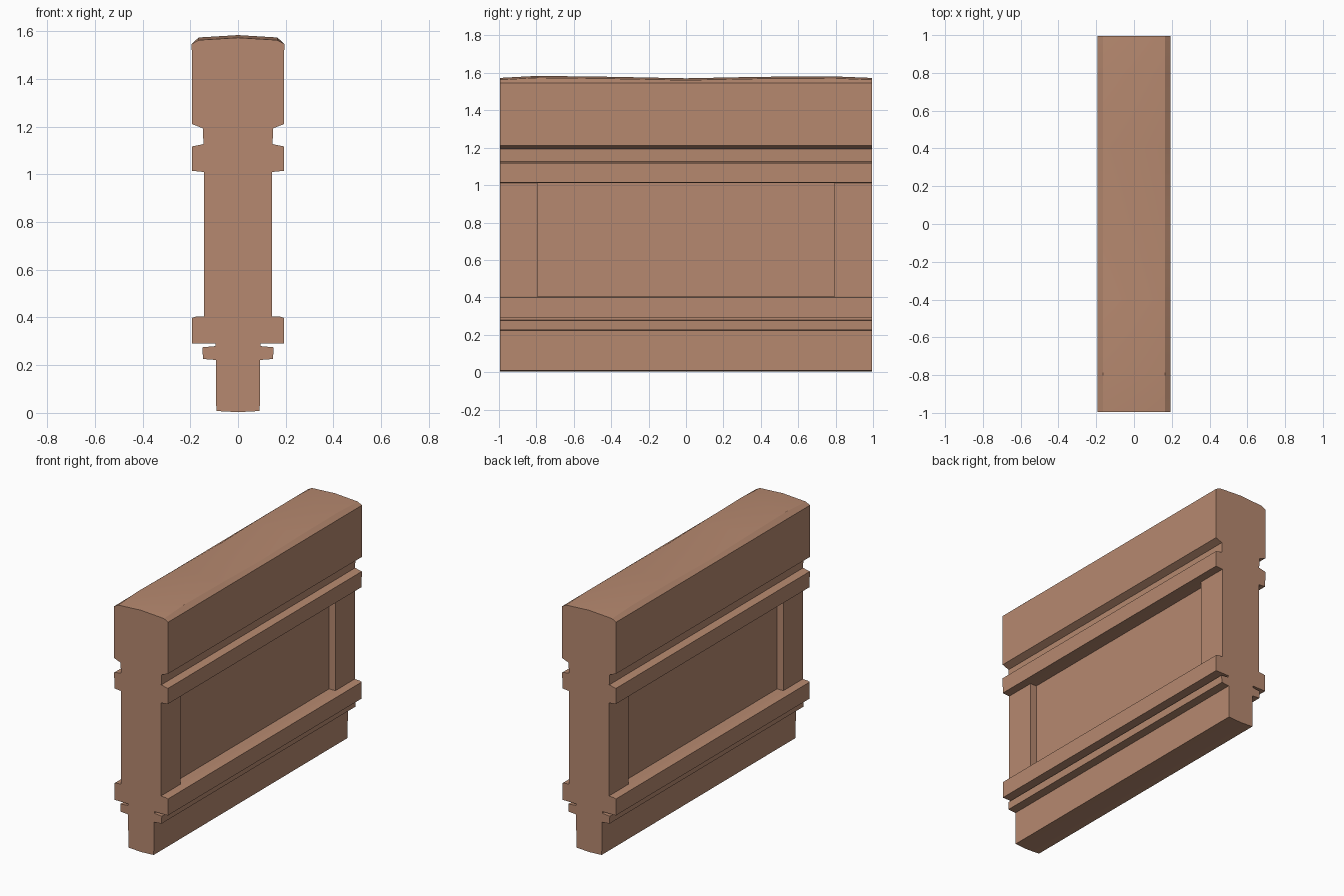
import bpy, bmesh, math

if "Cube" in bpy.data.objects:
    bpy.data.objects.remove(bpy.data.objects["Cube"])

# one clay-brown colour
mat = bpy.data.materials.new("clay brown")
mat.diffuse_color = (0.47, 0.25, 0.16, 1)
mat.use_nodes = True
mat.node_tree.nodes["Principled BSDF"].inputs["Base Color"].default_value = mat.diffuse_color

# right half of the cross-section (x, z), bottom to top
HALF = [(0.091, 0.008), (0.093, 0.222), (0.147, 0.226), (0.149, 0.275),
        (0.095, 0.28), (0.095, 0.291), (0.192, 0.291), (0.192, 0.398),
        (0.180, 0.403), (0.143, 0.405), (0.143, 1.01), (0.192, 1.015),
        (0.193, 1.117), (0.145, 1.127), (0.147, 1.193), (0.193, 1.211),
        (0.194, 1.547), (0.165, 1.563)]
PROFILE = [(0, 0.003)] + HALF + [(0, 1.573)] + [(-x, z) for x, z in reversed(HALF)]

# stations along the wall: y and gentle lift of the top
STATIONS = [(-0.995, 0.0), (-0.795, 0.011), (-0.4, 0.006), (0, -0.002),
            (0.4, 0.006), (0.795, 0.008), (0.995, 0.0)]


def build_wall():
    bm = bmesh.new()
    rings = []
    for y, lift in STATIONS:
        rings.append([bm.verts.new((x, y, z + (lift if abs(x) < 0.17 and z > 1.55 else 0)))
                      for x, z in PROFILE])
    n = len(PROFILE)
    panels = {1: [], -1: []}
    for s, (a, b) in enumerate(zip(rings, rings[1:])):
        for i in range(n):
            j = (i + 1) % n
            f = bm.faces.new((a[i], a[j], b[j], b[i]))
            zs = sorted((PROFILE[i][1], PROFILE[j][1]))
            if zs == [0.405, 1.01] and 0 < s < len(STATIONS) - 2:
                panels[1 if PROFILE[i][0] > 0 else -1].append(f)
    bm.faces.new(rings[0])
    bm.faces.new(rings[-1][::-1])
    # recessed panels between the end stiles, on both sides
    for side, faces in panels.items():
        geo = bmesh.ops.extrude_face_region(bm, geom=faces)["geom"]
        bmesh.ops.delete(bm, geom=[f for f in faces if f.is_valid], context='FACES_ONLY')
        for v in geo:
            if isinstance(v, bmesh.types.BMVert):
                v.co.x -= side * 0.045
    bmesh.ops.recalc_face_normals(bm, faces=bm.faces)
    me = bpy.data.meshes.new("panelled_wall")
    bm.to_mesh(me)
    bm.free()
    me.materials.append(mat)
    ob = bpy.data.objects.new("panelled_wall", me)
    bpy.context.collection.objects.link(ob)
    return ob


wall = build_wall()
bpy.context.view_layer.objects.active = wall
wall.select_set(True)
bpy.ops.object.shade_smooth_by_angle(angle=math.radians(25))
